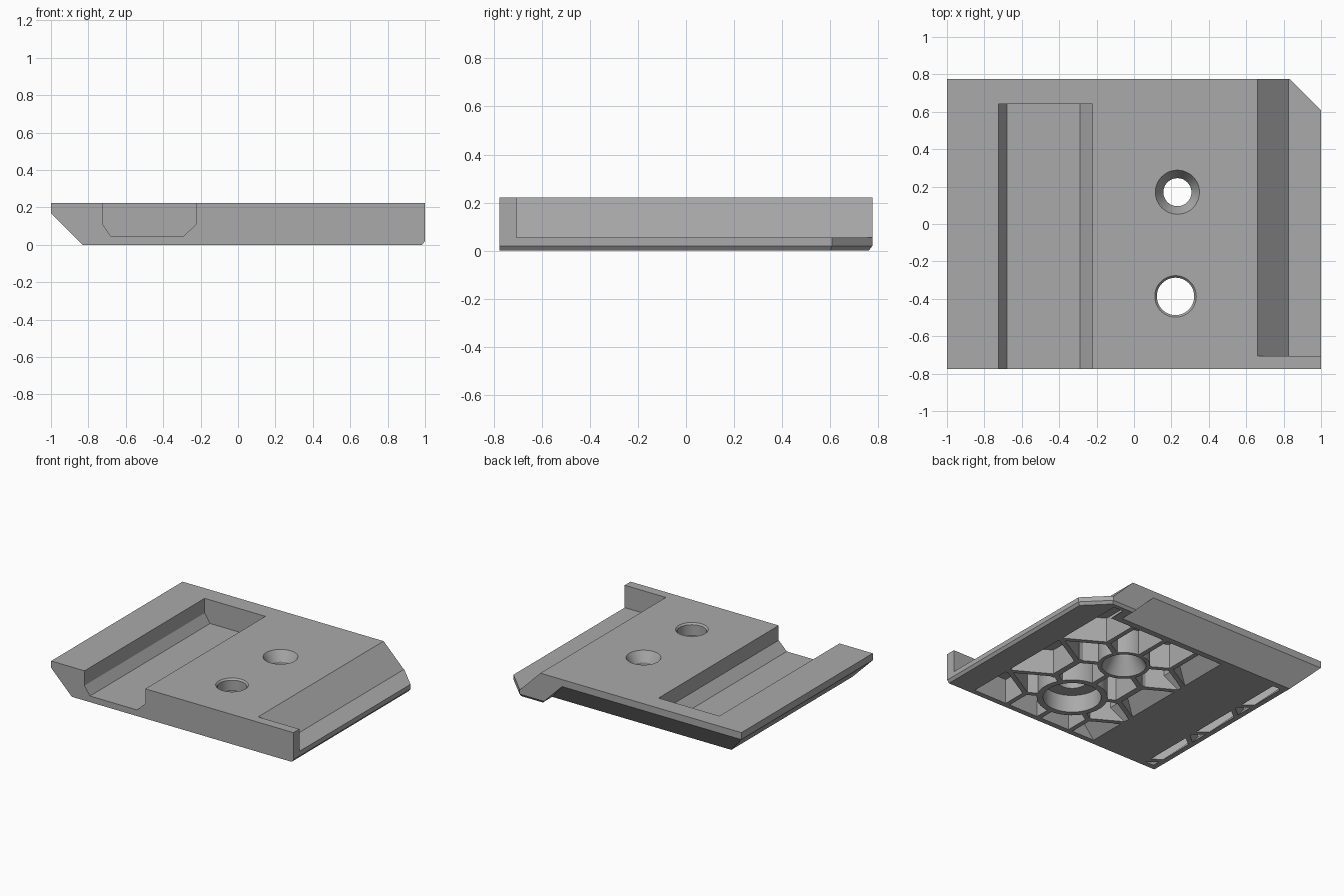
import bpy, bmesh, math
from mathutils import Vector

if "Cube" in bpy.data.objects:
    bpy.data.objects.remove(bpy.data.objects["Cube"])

grey = bpy.data.materials.new("light_grey")
grey.diffuse_color = (0.40, 0.40, 0.40, 1)
grey.use_nodes = True
grey.node_tree.nodes["Principled BSDF"].inputs["Base Color"].default_value = grey.diffuse_color


def make(name, bm):
    bmesh.ops.recalc_face_normals(bm, faces=bm.faces)
    me = bpy.data.meshes.new(name)
    bm.to_mesh(me)
    bm.free()
    me.materials.append(grey)
    ob = bpy.data.objects.new(name, me)
    bpy.context.collection.objects.link(ob)
    return ob


def loft(name, rings):
    """Closed solid through rings of equal point count."""
    bm = bmesh.new()
    vs = [[bm.verts.new(p) for p in r] for r in rings]
    n = len(rings[0])
    bm.faces.new(vs[0])
    bm.faces.new(vs[-1])
    for a, b in zip(vs, vs[1:]):
        for i in range(n):
            j = (i + 1) % n
            bm.faces.new((a[i], a[j], b[j], b[i]))
    return make(name, bm)


def prism_y(name, prof, y0, y1):
    return loft(name, [[(x, y, z) for x, z in prof] for y in (y0, y1)])


def turned(name, cx, cy, prof, seg=48):
    ang = [2 * math.pi * i / seg for i in range(seg)]
    return loft(name, [[(cx + r * math.cos(a), cy + r * math.sin(a), z) for a in ang]
                       for z, r in prof])


def rib(a, b, t=0.035):
    a, b = Vector(a), Vector(b)
    d = (b - a).normalized()
    s = Vector((-d.y, d.x)) * t / 2
    pts = [a + s, b + s, b - s, a - s]
    return loft("rib_helper", [[(p.x, p.y, z) for p in pts] for z in (-0.1, 0.3)])


def subtract(ob, cutters):
    for c in cutters:
        c.hide_render = True
        m = ob.modifiers.new("cut", 'BOOLEAN')
        m.operation, m.solver, m.object = 'DIFFERENCE', 'EXACT', c
    bpy.context.view_layer.update()
    dg = bpy.context.evaluated_depsgraph_get()
    me = bpy.data.meshes.new_from_object(ob.evaluated_get(dg))
    ob.modifiers.clear()
    ob.data = me
    for c in cutters:
        bpy.data.objects.remove(c, do_unlink=True)


def back_wedge(name, dx, dy):
    """Region under the sloped back edge, ending in a slanted face beside the foot."""
    rings = []
    for y_in, z, x_end in ((0.63, -0.0272, 0.677), (0.775, 0.17, 0.48)):
        y_in, x_end = y_in + dy, x_end + dx
        rings.append([(-1.3, y_in, z), (x_end, y_in, z), (x_end, 1.0, z), (-1.3, 1.0, z)])
    return loft(name, rings)


# Base slab with clipped corner and small lower bevel
low = [(-1, -.775), (.985, -.775), (.985, .601), (.826, .76), (-1, .76)]
full = [(-1, -.775), (1, -.775), (1, .607), (.832, .775), (-1, .775)]
plate = loft("mounting_plate", [[(x, y, z) for x, y in o]
                                for o, z in ((low, 0), (full, .02), (full, .222))])

# Outer cuts: left bevel, back bevel, channel, side ledge
left_bevel = prism_y("left_bevel", [(-1.1, .27), (-.73, -.1), (-1.1, -.1)], -1, 1)
back_bevel = back_wedge("back_bevel", 0, 0)
channel = prism_y("channel", [(-.725, .4), (-.725, .112), (-.68, .046), (-.29, .046),
                              (-.223, .112), (-.223, .4)], -1, .642)
ledge = prism_y("ledge", [(.582, .3), (.827, .055), (1.2, .055), (1.2, .3)], -.705, 1)

# Hollow underside: main cavity and slim cavity in the left rail
H1, H2 = (.232, .17), (.222, -.387)
cavity = prism_y("cavity", [(-.26, -.05), (-.26, 0), (-.175, .1), (-.175, .185), (.615, .185),
                            (.79, .01), (.79, -.05)], -.735, .73)
rail = prism_y("rail_cavity", [(-.79, -.05), (-.79, 0), (-.93, .14), (-.93, .185), (-.765, .185),
                               (-.765, .1), (-.72, .02), (-.72, -.05)], -.735, .73)

# Ribs kept inside the main cavity: spokes that fork into a honeycomb
keeps = [turned("boss", *H1, [(-.1, .178), (.3, .178)]),
         turned("boss", *H2, [(-.1, .24), (.3, .24)]),
         back_wedge("back_wall", .06, -.045),
         rib(H1, H2), rib(H1, (H1[0], .9)), rib(H2, (H2[0], -.9))]
for cx, cy in (H1, H2):
    for deg in (30, 150, 210, 330):
        def step(p, d, l):
            return (p[0] + l * math.cos(math.radians(d)), p[1] + l * math.sin(math.radians(d)))
        node = step((cx, cy), deg, .32)
        keeps.append(rib((cx, cy), node))
        for turn in (-60, 60):
            keeps.append(rib(node, step(node, deg + turn, .5 if (deg + turn) % 180 != 90 else .27)))
subtract(cavity, keeps)

# Zigzag ribs in the rail cavity
zig = [back_wedge("back_wall", .06, -.045)]
for i in range(6):
    y = -.74 + i * .24
    zig.append(rib((-.98 if i % 2 else -.68, y), (-.68 if i % 2 else -.98, y + .24)))
subtract(rail, zig)

# Screw holes: a waisted hole and a counterbored one
hole_back = turned("hole_back", *H1, [(-.02, .16), (0, .15), (.12, .075), (.15, .075),
                                      (.222, .118), (.24, .129)])
hole_front = turned("hole_front", *H2, [(-.05, .197), (.13, .197), (.13, .1), (.21, .1),
                                        (.222, .111), (.24, .128)])

subtract(plate, [left_bevel, back_bevel, channel, ledge, cavity, rail, hole_back, hole_front])

# Smooth round walls, keep flat edges crisp
bpy.context.view_layer.objects.active = plate
plate.select_set(True)
bpy.ops.object.shade_smooth_by_angle(angle=math.radians(20))
